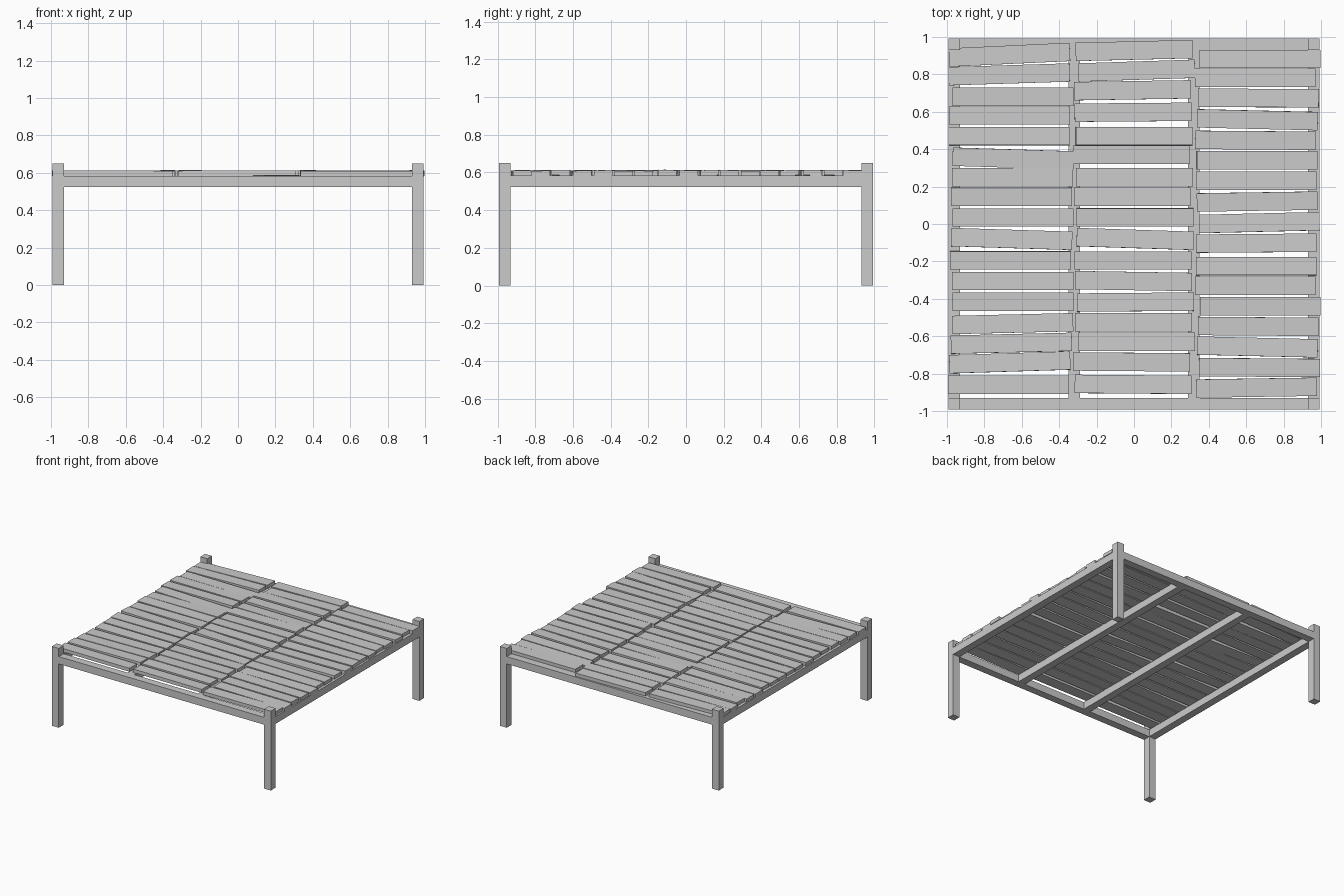
import bpy, math, random
from mathutils import Euler
random.seed(4)


def box(name, x, y, z, sx, sy, sz, rot=(0, 0, 0)):
    bpy.ops.mesh.primitive_cube_add(size=1, location=(x, y, z), rotation=rot)
    ob = bpy.context.object
    ob.name = name
    ob.scale = (sx, sy, sz)
    return ob


# Corner posts
P = 0.961
for i, (sx, sy) in enumerate([(-1, -1), (1, -1), (-1, 1), (1, 1)]):
    box(f"corner_post_{i}", sx * P, sy * P, 0.325, 0.062, 0.062, 0.65)

# Frame beams and the two inner joists
for n, s in (("front", -1), ("back", 1)):
    box(n + "_beam", 0, s * P, 0.553, 1.86, 0.062, 0.06)
for n, s in (("left", -1), ("right", 1)):
    box(n + "_beam", s * P, 0, 0.553, 0.062, 1.86, 0.06)
    box(n + "_joist", s * 0.32, 0, 0.553, 0.062, 1.86, 0.06)

# Planks: (start x, end x, [centre y at start], [centre y at end]) per bay
BAYS = {
    "left_plank": (-0.982, -0.335,
        [.89, .79, .68, .58, .47, .36, .25, .145, .035, -.07, -.195, -.305, -.415, -.54, -.645, -.75, -.86],
        [.92, .81, .68, .58, .47, .34, .25, .145, .035, -.09, -.195, -.305, -.415, -.525, -.63, -.73, -.86]),
    "middle_plank": (-0.313, 0.312,
        [.92, .81, .71, .595, .47, .37, .25, .145, .035, -.07, -.195, -.30, -.42, -.525, -.63, -.735, -.855],
        [.935, .83, .72, .60, .47, .37, .25, .145, .035, -.09, -.195, -.31, -.415, -.525, -.63, -.74, -.86]),
    "right_plank": (0.338, 0.983,
        [.882, .782, .675, .565, .45, .34, .23, .115, .00, -.105, -.225, -.33, -.44, -.545, -.65, -.765, -.88],
        [.882, .782, .672, .55, .445, .34, .23, .125, .015, -.10, -.225, -.33, -.44, -.55, -.665, -.77, -.87]),
}
for name, (x0, x1, ya, yb) in BAYS.items():
    for i, (a, b) in enumerate(zip(ya, yb)):
        shift = random.uniform(-0.014, 0.014)
        yaw = math.atan2(b - a, x1 - x0)
        tilt = random.uniform(-0.008, 0.008)
        roll = random.uniform(-0.03, 0.03)
        box(f"{name}_{i}", (x0 + x1) / 2 + shift, (a + b) / 2, 0.597,
            x1 - x0, 0.098, 0.028, (roll, tilt, yaw))
